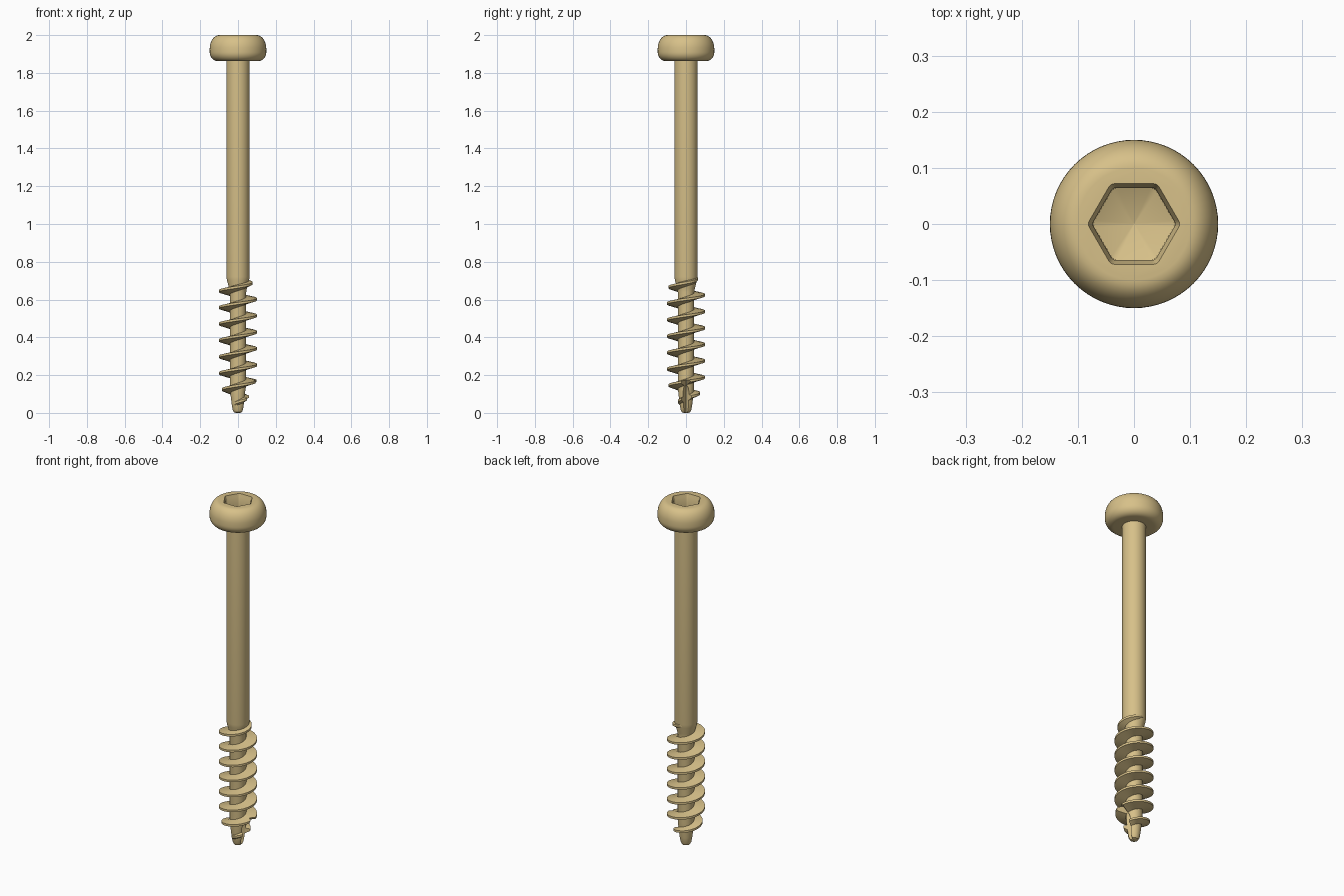
import bpy, bmesh
from math import sin, cos, pi, radians
from mathutils import Vector

if "Cube" in bpy.data.objects:
    bpy.data.objects.remove(bpy.data.objects["Cube"])

mat = bpy.data.materials.new("tan_coating")
mat.diffuse_color = (0.68, 0.53, 0.25, 1)
mat.use_nodes = True
mat.node_tree.nodes["Principled BSDF"].inputs["Base Color"].default_value = mat.diffuse_color


def loft(name, rings):
    """Closed solid through a list of equal-length point rings."""
    bm = bmesh.new()
    vr = [[bm.verts.new(p) for p in ring] for ring in rings]
    n = len(vr[0])
    for a, b in zip(vr, vr[1:]):
        for i in range(n):
            j = (i + 1) % n
            bm.faces.new((a[i], a[j], b[j], b[i]))
    bm.faces.new(vr[0][::-1])
    bm.faces.new(vr[-1])
    bmesh.ops.recalc_face_normals(bm, faces=bm.faces)
    me = bpy.data.meshes.new(name)
    bm.to_mesh(me)
    bm.free()
    me.materials.append(mat)
    ob = bpy.data.objects.new(name, me)
    bpy.context.collection.objects.link(ob)
    return ob


def circle(r, z, n=64):
    return [(r * cos(2 * pi * i / n), r * sin(2 * pi * i / n), z) for i in range(n)]


def arc(cx, cz, rx, rz, a0, a1, n=8):
    return [(cx + rx * cos(radians(a0 + (a1 - a0) * i / n)),
             cz + rz * sin(radians(a0 + (a1 - a0) * i / n))) for i in range(n + 1)]


def interp(x, table):
    for (x0, y0), (x1, y1) in zip(table, table[1:]):
        if x <= x1:
            return y0 + (y1 - y0) * max(0, x - x0) / (x1 - x0)
    return table[-1][1]


def cut(ob, cutter):
    m = ob.modifiers.new("cut", 'BOOLEAN')
    m.operation = 'DIFFERENCE'
    m.solver = 'EXACT'
    m.object = cutter
    bpy.context.view_layer.objects.active = ob
    bpy.ops.object.modifier_apply(modifier=m.name)


# Body: tip, core, shank and pan head in one turned profile
profile = [(0.012, 0.0), (0.022, 0.004), (0.029, 0.018), (0.034, 0.05), (0.04, 0.10),
           (0.0435, 0.14), (0.0435, 0.64), (0.047, 0.66), (0.058, 0.70), (0.0615, 0.72),
           (0.0615, 1.862)]
profile += arc(0.105, 1.91, 0.045, 0.048, -90, 0)
profile += arc(0.10, 1.925, 0.05, 0.075, 8, 90)
body = loft("screw_body", [circle(r, z) for r, z in profile])

# Thread: tapered ridge swept along a right-handed helix
PITCH, STEPS = 0.087, 48
outer = [(0.05, 0.036), (0.08, 0.06), (0.11, 0.08), (0.17, 0.1),
         (0.655, 0.1), (0.685, 0.08), (0.72, 0.055)]
inner = [(0.05, 0.025), (0.14, 0.038), (0.65, 0.038), (0.72, 0.05)]
rings = []
z0, z1 = 0.05, 0.717
count = int((z1 - z0) / PITCH * STEPS)
for k in range(count + 1):
    z = z0 + (z1 - z0) * k / count
    a = pi + (z - 0.645) / PITCH * 2 * pi
    ro, ri = interp(z, outer), interp(z, inner)
    rings.append([(r * cos(a), r * sin(a), z + dz) for r, dz in
                  ((ri, -0.021), (ro, -0.006), (ro, 0.006), (ri, 0.015))])
thread = loft("thread", rings)


# Hex drive recess with chamfered mouth and conical floor
def hexagon(R, z, round_r=0.012):
    pts = []
    for i in range(6):
        t = i * pi / 3
        c = Vector((cos(t), sin(t))) * (R - round_r / cos(pi / 6))
        for s in range(5):
            u = t + (s - 2) * pi / 12
            pts.append((c.x + round_r * cos(u), c.y + round_r * sin(u), z))
    return pts


recess = loft("recess_cutter", [hexagon(0.083, 2.05), hexagon(0.083, 1.999),
                                hexagon(0.075, 1.985), hexagon(0.074, 1.925),
                                hexagon(0.002, 1.895, 0.001)])
cut(body, recess)

# V-shaped cutting flute at the tip
flute = loft("flute_cutter", [[(x, 0, z), (x + 0.2, -0.125, z), (x + 0.2, 0.125, z)]
                              for x, z in ((0.006, -0.05), (0.012, 0.11), (0.022, 0.135), (0.07, 0.175))])
cut(body, flute)
cut(thread, flute)

for c in (recess, flute):
    bpy.data.objects.remove(c, do_unlink=True)

# Smooth shading with crisp edges
for ob in (body, thread):
    bpy.ops.object.select_all(action='DESELECT')
    ob.select_set(True)
    bpy.context.view_layer.objects.active = ob
    bpy.ops.object.shade_smooth_by_angle(angle=radians(32))
